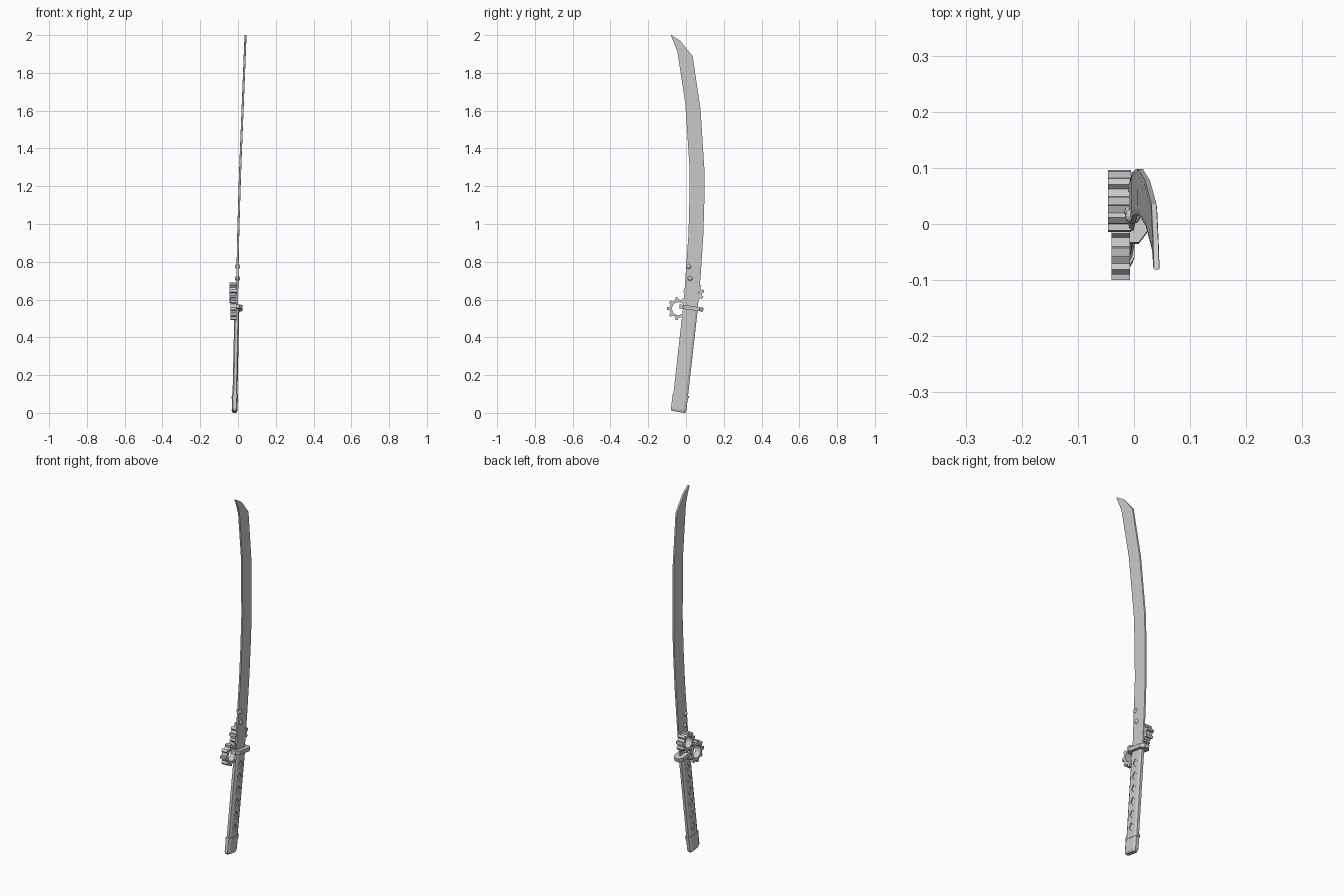
import bpy, bmesh
from math import sin, cos, pi
from mathutils import Vector

if "Cube" in bpy.data.objects:
    bpy.data.objects.remove(bpy.data.objects["Cube"])

LEAN = [(-0.1, -0.020), (0.0, -0.018), (0.55, -0.006), (0.9, 0.0),
        (1.25, 0.010), (1.6, 0.024), (2.1, 0.044)]


def lean(z):
    """Sideways x offset of the sword at height z."""
    for (z0, x0), (z1, x1) in zip(LEAN, LEAN[1:]):
        if z <= z1:
            return x0 + (x1 - x0) * (z - z0) / (z1 - z0)
    return LEAN[-1][1]


def finish(name, bm):
    bmesh.ops.recalc_face_normals(bm, faces=bm.faces)
    me = bpy.data.meshes.new(name)
    bm.to_mesh(me)
    bm.free()
    ob = bpy.data.objects.new(name, me)
    bpy.context.collection.objects.link(ob)
    return ob


def skin(bm, rings):
    """Bridge closed rings and cap both ends."""
    vs = [[bm.verts.new(p) for p in r] for r in rings]
    n = len(vs[0])
    for a, b in zip(vs, vs[1:]):
        for i in range(n):
            j = (i + 1) % n
            bm.faces.new((a[i], a[j], b[j], b[i]))
    bm.faces.new(vs[0][::-1])
    bm.faces.new(vs[-1])


def loft(name, stations, chamfer):
    """Stations: left y,z, right y,z, half thickness, edge half thickness."""
    rings = []
    for yl, zl, yr, zr, t, e in stations:
        L = Vector((0, yl, zl))
        R = Vector((0, yr, zr))
        c = min(chamfer / (R - L).length, 0.4)
        ring = []
        for u, x in ((0, -e), (c, -t), (1 - c, -t), (1, -e),
                     (1, e), (1 - c, t), (c, t), (0, e)):
            p = L.lerp(R, u)
            p.x = lean(p.z) + x
            ring.append(p)
        rings.append(ring)
    bm = bmesh.new()
    skin(bm, rings)
    return finish(name, bm)


# Curved blade with clipped tip
B, E = 0.0055, 0.0045
loft("blade", [(-0.015, 0.54, 0.060, 0.53, B, E),
               (0.000, 0.76, 0.078, 0.73, B, E),
               (0.013, 0.945, 0.092, 0.945, B, E),
               (0.018, 1.13, 0.097, 1.12, B, E),
               (0.018, 1.31, 0.098, 1.28, B, E),
               (-0.004, 1.64, 0.077, 1.605, B, E),
               (-0.045, 1.91, 0.035, 1.89, B, E),
               (-0.062, 1.955, -0.030, 1.97, B, E),
               (-0.081, 2.0, -0.078, 2.0, B, E)], 0.008)

# Handle with chamfered edges
handle = loft("handle", [(-0.076, 0.02, 0.002, 0.012, 0.013, 0.007),
                         (-0.016, 0.555, 0.062, 0.545, 0.013, 0.007)], 0.012)

# Diamond recesses cut along both handle faces
bm = bmesh.new()
for k in range(6):
    z = 0.14 + k * 0.068
    y = -0.037 + (z - 0.016) * 0.113
    for s in (-1, 1):
        rings = []
        for d in (0.009, 0.02):
            rings.append([(lean(z) + s * d, y + dy, z + dz) for dy, dz in
                          ((0, -0.024), (0.017, 0), (0, 0.024), (-0.017, 0))])
        skin(bm, rings)
cutter = finish("diamond_cutter", bm)
cutter.hide_render = True
mod = handle.modifiers.new("diamonds", 'BOOLEAN')
mod.operation = 'DIFFERENCE'
mod.solver = 'EXACT'
mod.object = cutter
bpy.context.view_layer.objects.active = handle
bpy.ops.object.modifier_apply(modifier=mod.name)
bpy.data.objects.remove(cutter)

# Pommel cap and its raised lip
loft("pommel", [(-0.076, 0.010, -0.004, 0.000, 0.011, 0.006),
                (-0.080, 0.022, 0.001, 0.012, 0.0155, 0.009),
                (-0.071, 0.090, 0.011, 0.082, 0.0155, 0.009)], 0.012)
loft("pommel_lip", [(-0.073, 0.085, 0.014, 0.076, 0.017, 0.010),
                    (-0.071, 0.098, 0.016, 0.089, 0.017, 0.010)], 0.012)

# Hand guard
loft("guard", [(-0.036, 0.554, 0.090, 0.536, 0.029, 0.014),
               (-0.033, 0.574, 0.093, 0.556, 0.029, 0.014)], 0.020)


def gear(name, x0, x1, cy, cz, radius, hole, teeth, turn):
    """Open toothed ring with its axis along x, and a spoked hub."""
    bm = bmesh.new()
    step = 2 * pi / teeth
    root = radius * 0.80
    prof = []
    for i in range(teeth):
        a = turn + i * step
        for f, r in ((-0.26, root), (-0.18, radius), (0.18, radius), (0.26, root)):
            prof.append((a + f * step, r))
    loops = [[bm.verts.new((x, cy + cos(a) * (r if o else hole),
                            cz + sin(a) * (r if o else hole))) for a, r in prof]
             for x, o in ((x0, 1), (x1, 1), (x1, 0), (x0, 0))]
    n = len(prof)
    for k in range(4):
        p, q = loops[k], loops[(k + 1) % 4]
        for i in range(n):
            j = (i + 1) % n
            bm.faces.new((p[i], p[j], q[j], q[i]))
    return finish(name, bm)


# Two gears on the left face of the sword
gear("lower_gear", -0.040, -0.007, -0.040, 0.552, 0.060, 0.034, 9, pi)
gear("upper_gear", -0.046, -0.005, 0.041, 0.636, 0.055, 0.030, 9, pi / 2)

# Rivets through the blade
for i, (y, z) in enumerate(((0.014, 0.775), (0.021, 0.712))):
    bm = bmesh.new()
    bmesh.ops.create_uvsphere(bm, u_segments=12, v_segments=8, radius=0.014)
    bmesh.ops.translate(bm, verts=bm.verts, vec=(lean(z), y, z))
    finish("rivet_%d" % (i + 1), bm)
